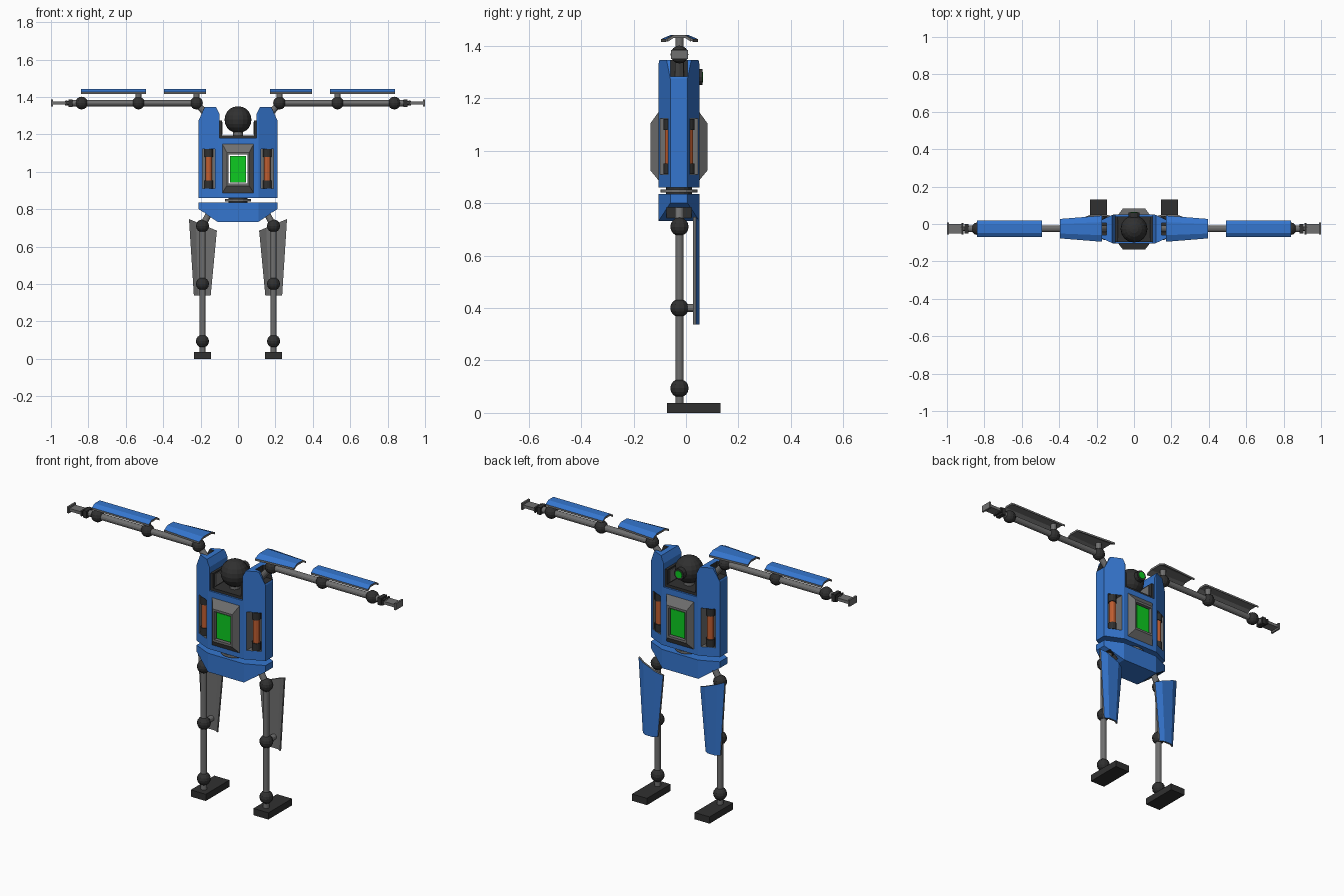
import bpy, bmesh, math
from mathutils import Vector, Matrix

if "Cube" in bpy.data.objects:
    bpy.data.objects.remove(bpy.data.objects["Cube"])

YC = -0.027  # depth centre of the body


def mat(name, r, g, b):
    m = bpy.data.materials.new(name)
    m.diffuse_color = (r, g, b, 1)
    m.use_nodes = True
    m.node_tree.nodes["Principled BSDF"].inputs["Base Color"].default_value = m.diffuse_color
    return m


BLUE = mat("blue paint", 0.035, 0.18, 0.62)
GREY = mat("mid grey metal", 0.16, 0.16, 0.16)
DARK = mat("dark rubber", 0.03, 0.03, 0.03)
GREEN = mat("green screen", 0.004, 0.6, 0.015)
ORANGE = mat("orange cell", 0.52, 0.11, 0.03)


def finish(name, bm, *mats):
    bmesh.ops.recalc_face_normals(bm, faces=bm.faces[:])
    me = bpy.data.meshes.new(name)
    bm.to_mesh(me)
    bm.free()
    for m in mats:
        me.materials.append(m)
    ob = bpy.data.objects.new(name, me)
    bpy.context.collection.objects.link(ob)
    return ob


def box(name, lo, hi, m):
    bm = bmesh.new()
    bmesh.ops.create_cube(bm, size=1)
    lo, hi = Vector(lo), Vector(hi)
    for v in bm.verts:
        v.co = Vector([(lo[i] + hi[i]) / 2 + v.co[i] * (hi[i] - lo[i]) for i in range(3)])
    return finish(name, bm, m)


def sbox(name, s, x0, x1, y0, y1, z0, z1, m):
    """Box on side s, x given for the +x side."""
    a, b = sorted((s * x0, s * x1))
    return box(name, (a, y0, z0), (b, y1, z1), m)


def rod(name, a, b, r, m, sides=12):
    a, b = Vector(a), Vector(b)
    d = b - a
    bm = bmesh.new()
    bmesh.ops.create_cone(bm, cap_ends=True, segments=sides, radius1=r, radius2=r, depth=d.length)
    q = Vector((0, 0, 1)).rotation_difference(d).to_matrix().to_4x4()
    bm.transform(Matrix.Translation((a + b) / 2) @ q)
    return finish(name, bm, m)


def ball(name, c, r, m, u=12, v=8):
    bm = bmesh.new()
    bmesh.ops.create_uvsphere(bm, u_segments=u, v_segments=v, radius=r)
    bm.transform(Matrix.Translation(c))
    return finish(name, bm, m)


def prism(name, pts, to3, lo, hi, m):
    """Extrude a 2D outline between lo and hi along the axis chosen by to3."""
    bm = bmesh.new()
    f = bm.faces.new([bm.verts.new(to3(p, lo)) for p in pts])
    ext = bmesh.ops.extrude_face_region(bm, geom=[f])["geom"]
    d = Vector(to3((0, 0), hi)) - Vector(to3((0, 0), lo))
    bmesh.ops.translate(bm, vec=d, verts=[e for e in ext if isinstance(e, bmesh.types.BMVert)])
    return finish(name, bm, m)


def boolean(ob, cutter, op):
    md = ob.modifiers.new("cut", "BOOLEAN")
    md.object, md.operation, md.solver = cutter, op, "EXACT"
    md.material_mode = "TRANSFER"
    bpy.context.view_layer.objects.active = ob
    bpy.ops.object.modifier_apply(modifier="cut")
    bpy.data.objects.remove(cutter)


def plate(name, corners, out, drop, thick):
    """Curved armour plate: corners = two edges (a0, a1), (b0, b1); out = outward direction."""
    out = Vector(out)
    (a0, a1), (b0, b1) = [[Vector(p) for p in e] for e in corners]
    bm = bmesh.new()
    rings = []
    for p, q in ((a0, a1), (b0, b1)):
        top = [p.lerp(q, t) - out * d for t, d in ((0, drop), (0.25, 0), (0.75, 0), (1, drop))]
        low = [v - out * thick for v in reversed(top)]
        rings.append([bm.verts.new(v) for v in top + low])
    r0, r1 = rings
    for i in range(8):
        j = (i + 1) % 8
        f = bm.faces.new((r0[i], r0[j], r1[j], r1[i]))
        f.material_index = 0 if i < 3 else 1  # outer skin blue, rest grey
    for r in rings:
        for i in range(3):
            bm.faces.new((r[i], r[i + 1], r[6 - i], r[7 - i])).material_index = 1
    return finish(name, bm, BLUE, GREY)


def mirror_outline(half):
    return half + [(-x, z) for x, z in reversed(half)]


PLAN = [(0.11, -0.105), (0.21, -0.06), (0.21, 0.006), (0.11, 0.051),
        (-0.11, 0.051), (-0.21, 0.006), (-0.21, -0.06), (-0.11, -0.105)]
flat = lambda p, h: (p[0], p[1], h)
front = lambda p, h: (p[0], h, p[1])


def shell(name, half, z0, z1):
    """Octagonal body trimmed to a front silhouette."""
    ob = prism(name, PLAN, flat, z0, z1, BLUE)
    boolean(ob, prism("trim", mirror_outline(half), front, -0.3, 0.3, BLUE), "INTERSECT")
    return ob


# Torso with head notch, see-through core and side pockets
torso = shell("torso", [(0.21, 0.80), (0.21, 1.275), (0.178, 1.347), (0.118, 1.347),
                        (0.10, 1.31), (0.10, 1.18)], 0.86, 1.40)
boolean(torso, box("cut", (-0.05, -0.3, 0.937), (0.05, 0.3, 1.092), BLUE), "DIFFERENCE")
for s in (1, -1):
    for y0, y1 in ((-0.2, -0.04), (-0.014, 0.2)):
        boolean(torso, sbox("cut", s, 0.122, 0.19, y0, y1, 0.91, 1.122, GREY), "DIFFERENCE")
    boolean(torso, sbox("cut", s, 0.148, 0.3, -0.06, 0.006, 1.283, 1.5, DARK), "DIFFERENCE")

# Notch lining
box("notch_floor", (-0.1, -0.095, 1.18), (0.1, 0.041, 1.195), DARK)
for s in (1, -1):
    sbox("notch_wall", s, 0.086, 0.1, -0.095, 0.041, 1.195, 1.275, DARK)
    sbox("notch_inner_panel", s, 0.082, 0.086, -0.075, 0.021, 1.2, 1.265, GREY)

# Core frames on front and back, and the screen
for d, label in ((-1, "front"), (1, "back")):
    bm = bmesh.new()
    loops = []
    for hx, z0, z1, dy in ((0.085, 0.885, 1.15, 0.076), (0.06, 0.925, 1.104, 0.109),
                           (0.05, 0.937, 1.092, 0.109), (0.05, 0.937, 1.092, 0.076)):
        loops.append([bm.verts.new((x, YC + d * dy, z)) for x, z in
                      ((-hx, z0), (hx, z0), (hx, z1), (-hx, z1))])
    for k in range(4):
        a, b = loops[k], loops[(k + 1) % 4]
        for i in range(4):
            bm.faces.new((a[i], a[(i + 1) % 4], b[(i + 1) % 4], b[i]))
    finish(label + "_core_frame", bm, GREY)
box("core_screen", (-0.042, YC - 0.1, 0.943), (0.042, YC + 0.1, 1.085), GREEN)

# Power cells in the pockets
for s in (1, -1):
    for y in (YC - 0.036, YC + 0.036):
        rod("power_cell", (s * 0.156, y, 0.94), (s * 0.156, y, 1.09), 0.018, ORANGE)
        for z0 in (0.911, 1.08):
            rod("cell_cap", (s * 0.156, y, z0), (s * 0.156, y, z0 + 0.041), 0.023, DARK)

# Waist and pelvis
rod("waist_core", (0, YC, 0.82), (0, YC, 0.865), 0.05, DARK, 16)
rod("waist_ring", (0, YC, 0.84), (0, YC, 0.853), 0.07, GREY, 16)
pelvis = shell("pelvis", [(0.11, 0.732), (0.21, 0.80), (0.21, 0.90)], 0.70, 0.835)
for s in (1, -1):
    boolean(pelvis, sbox("cut", s, 0.128, 0.198, -0.075, 0.021, 0.6, 0.783, DARK), "DIFFERENCE")

# Head with eye looking towards +y
rod("neck", (0, YC, 1.19), (0, YC, 1.23), 0.026, GREY)
ball("head", (0, YC, 1.278), 0.072, DARK, 16, 10)
rod("eye_ring", (0, 0.02, 1.281), (0, 0.062, 1.281), 0.03, DARK)
rod("eye_lens", (0, 0.05, 1.281), (0, 0.065, 1.281), 0.02, GREEN)

Y = -0.025  # limb depth
for s in (1, -1):
    # Arm
    Z = 1.367
    rod("shoulder_link", (s * 0.15, Y, 1.285), (s * 0.222, Y, Z), 0.017, GREY)
    rod("arm_bar", (s * 0.222, Y, Z), (s * 0.885, Y, Z), 0.017, GREY)
    for n, x in (("shoulder", 0.222), ("elbow", 0.532), ("wrist", 0.836)):
        ball(n + "_joint", (s * x, Y, Z), 0.034, DARK)
    for x in (0.222, 0.532):
        rod("arm_plate_post", (s * x, Y, Z), (s * x, Y, 1.431), 0.016, GREY)
    for n, x0, w0, x1, w1 in (("upper_arm_plate", 0.17, 0.07, 0.395, 0.052),
                              ("forearm_plate", 0.493, 0.045, 0.84, 0.045)):
        plate(n, (((s * x0, Y - w0, 1.441), (s * x0, Y + w0, 1.441)),
                  ((s * x1, Y - w1, 1.441), (s * x1, Y + w1, 1.441))), (0, 0, 1), 0.015, 0.011)
    # Hand
    sbox("hand_base", s, 0.885, 0.907, Y - 0.026, Y + 0.026, Z - 0.02, Z + 0.02, DARK)
    rod("hand_link", (s * 0.9, Y, Z), (s * 0.925, Y, Z), 0.012, GREY)
    sbox("palm", s, 0.917, 0.992, Y - 0.026, Y + 0.026, Z - 0.008, Z + 0.008, GREY)
    sbox("finger_bar", s, 0.99, 1.0, Y - 0.032, Y + 0.032, Z - 0.018, Z + 0.018, GREY)
    sbox("thumb_bar", s, 0.912, 0.921, Y - 0.03, Y + 0.03, Z - 0.014, Z + 0.014, DARK)

    # Leg
    X = s * 0.19
    rod("hip_link", (s * 0.15, Y, 0.785), (X, Y, 0.71), 0.017, GREY)
    rod("leg_bar", (X, Y, 0.71), (X, Y, 0.03), 0.016, GREY)
    for n, z in (("hip", 0.71), ("knee", 0.40), ("ankle", 0.094)):
        ball(n + "_joint", (X, Y, z), 0.035, DARK)
    rod("leg_plate_post", (X, Y, 0.40), (X, 0.043, 0.40), 0.016, GREY)
    plate("leg_plate", (((s * 0.262, 0.052, 0.747), (s * 0.113, 0.052, 0.685)),
                        ((s * 0.236, 0.052, 0.338), (s * 0.146, 0.052, 0.338))),
          (0, 1, 0), 0.014, 0.011)
    sbox("foot", s, 0.145, 0.236, -0.073, 0.132, 0, 0.037, DARK)
